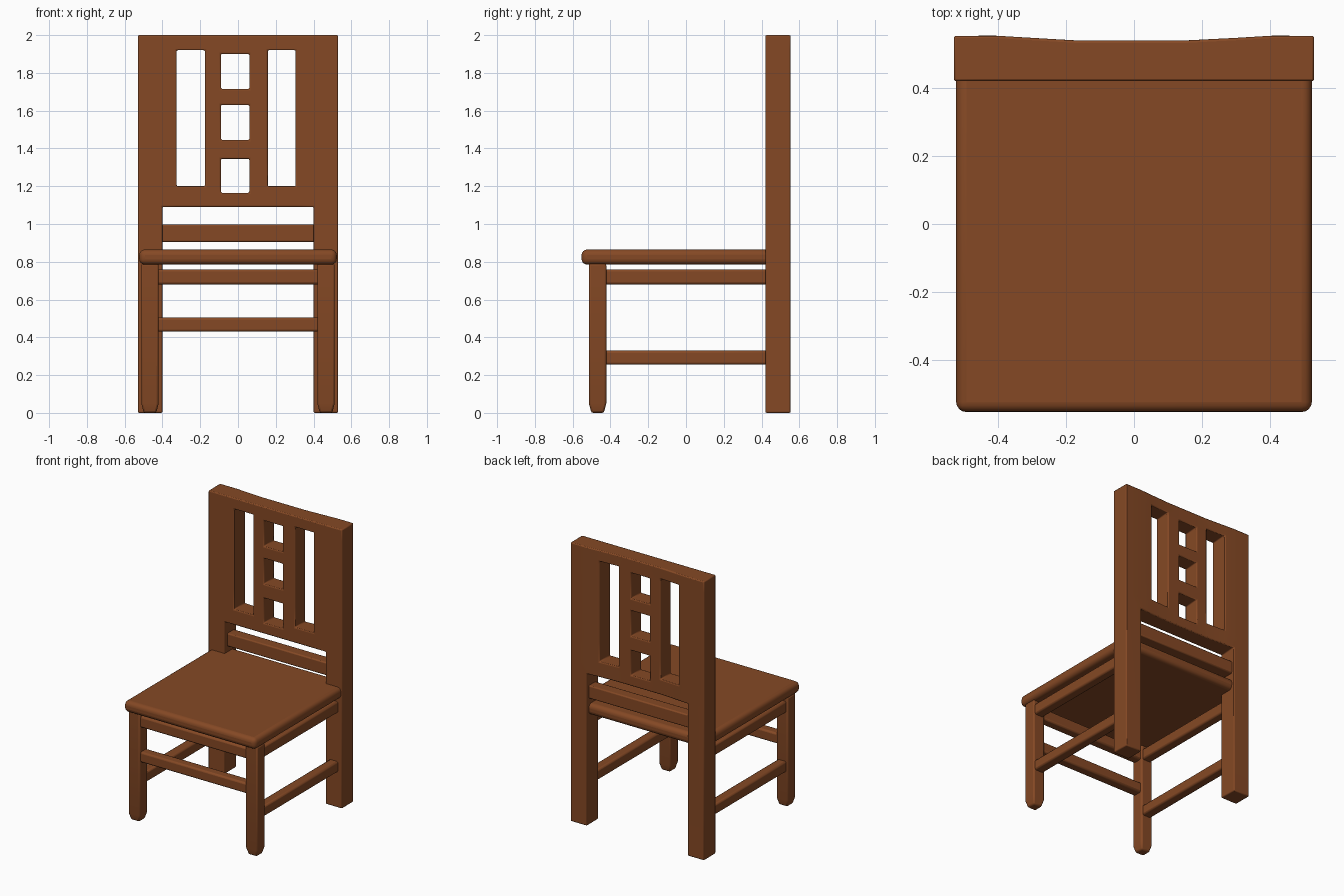
import bpy, bmesh, math

if "Cube" in bpy.data.objects:
    bpy.data.objects.remove(bpy.data.objects["Cube"])

wood = bpy.data.materials.new("brown wood")
wood.diffuse_color = (0.235, 0.066, 0.018, 1)
wood.use_nodes = True
wood.node_tree.nodes["Principled BSDF"].inputs["Base Color"].default_value = wood.diffuse_color


def finish(name, bm, bevel, segments):
    bmesh.ops.recalc_face_normals(bm, faces=bm.faces[:])
    mesh = bpy.data.meshes.new(name)
    bm.to_mesh(mesh)
    bm.free()
    mesh.materials.append(wood)
    ob = bpy.data.objects.new(name, mesh)
    bpy.context.collection.objects.link(ob)
    mod = ob.modifiers.new("soft edges", 'BEVEL')
    mod.width = bevel
    mod.segments = segments
    mod.limit_method = 'ANGLE'
    mod.angle_limit = math.radians(25)
    bpy.context.view_layer.objects.active = ob
    ob.select_set(True)
    bpy.ops.object.shade_smooth_by_angle(angle=math.radians(35))
    ob.select_set(False)
    return ob


def box(name, x, y, z, bevel=0.008, segments=2, foot=None):
    bm = bmesh.new()
    bmesh.ops.create_cube(bm, size=1)
    for v in bm.verts:
        v.co = [(a + b) / 2 + c * (b - a) for (a, b), c in zip((x, y, z), v.co)]
    if foot:  # extrude a narrower tip downward
        bottom = min(bm.faces, key=lambda f: f.calc_center_median().z)
        c = bottom.calc_center_median()
        new = bmesh.ops.extrude_discrete_faces(bm, faces=[bottom])["faces"][0]
        for v in new.verts:
            v.co.x = c.x + (v.co.x - c.x) * 0.72
            v.co.y = c.y + (v.co.y - c.y) * 0.72
            v.co.z -= foot
    return finish(name, bm, bevel, segments)


# Backrest and rear posts: one pierced slab made from a grid of cells
xs = [-0.53, -0.40, -0.325, -0.175, -0.09, 0.06, 0.158, 0.305, 0.40, 0.53]
zs = [0, 1.09, 1.165, 1.20, 1.345, 1.445, 1.63, 1.715, 1.90, 1.92, 2.0]
holes = [(-0.40, 0.40, 0, 1.09),
         (-0.325, -0.175, 1.20, 1.92), (0.158, 0.305, 1.20, 1.92)]
holes += [(-0.09, 0.06, a, b) for a, b in
          ((1.165, 1.345), (1.445, 1.63), (1.715, 1.90))]


def back_y(x):  # rear face is slightly hollowed in the middle
    t = min(max((abs(x) - 0.18) / 0.22, 0), 1)
    return 0.54 + 0.0135 * t


bm = bmesh.new()
for i in range(len(xs) - 1):
    for j in range(len(zs) - 1):
        cx, cz = (xs[i] + xs[i + 1]) / 2, (zs[j] + zs[j + 1]) / 2
        if any(a < cx < b and c < cz < d for a, b, c, d in holes):
            continue
        bm.faces.new([bm.verts.new((x, 0.42, z)) for x, z in
                      ((xs[i], zs[j]), (xs[i + 1], zs[j]),
                       (xs[i + 1], zs[j + 1]), (xs[i], zs[j + 1]))])
bmesh.ops.remove_doubles(bm, verts=bm.verts[:], dist=1e-4)
front = bm.faces[:]
ext = bmesh.ops.extrude_face_region(bm, geom=front, use_keep_orig=True)["geom"]
for v in (g for g in ext if isinstance(g, bmesh.types.BMVert)):
    v.co.y = back_y(v.co.x)
finish("backrest_and_rear_posts", bm, 0.007, 2)

# Seat with rounded rim
box("seat", (-0.523, 0.523), (-0.553, 0.53), (0.785, 0.865), 0.03, 4)

# Rail across the back, above the seat
box("back_rail", (-0.41, 0.41), (0.45, 0.53), (0.905, 0.998))

# Front legs with tapered feet, and side rails
for s, side in ((-1, "left"), (1, "right")):
    lx = sorted((s * 0.42, s * 0.512))
    rx = sorted((s * 0.43, s * 0.50))
    box("front_leg_" + side, lx, (-0.514, -0.422), (0.05, 0.79), 0.01, 2, 0.05)
    box("upper_side_rail_" + side, rx, (-0.44, 0.44), (0.68, 0.76), 0.012)
    box("lower_side_rail_" + side, rx, (-0.44, 0.44), (0.255, 0.33), 0.012)

# Front rails
box("upper_front_rail", (-0.44, 0.44), (-0.503, -0.433), (0.68, 0.76), 0.012)
box("lower_front_rail", (-0.44, 0.44), (-0.503, -0.433), (0.43, 0.505), 0.012)
